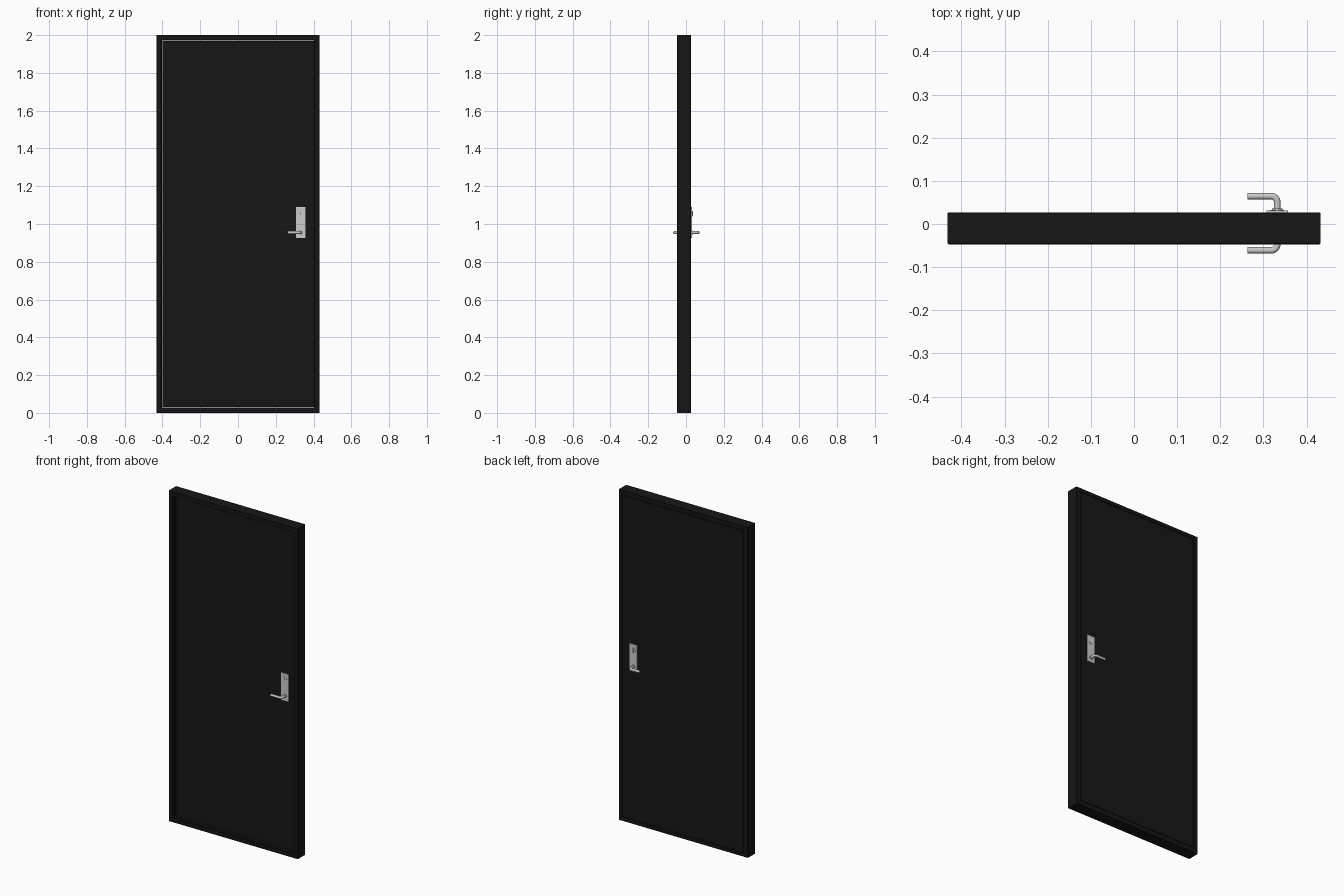
import bpy, bmesh, math

if "Cube" in bpy.data.objects:
    bpy.data.objects.remove(bpy.data.objects["Cube"])

black = bpy.data.materials.new("black_paint")
black.diffuse_color = (0.008, 0.008, 0.008, 1)
black.use_nodes = True
black.node_tree.nodes["Principled BSDF"].inputs["Base Color"].default_value = black.diffuse_color


def finish(bm, name, mat=None, smooth=False):
    bmesh.ops.recalc_face_normals(bm, faces=bm.faces)
    me = bpy.data.meshes.new(name)
    bm.to_mesh(me)
    bm.free()
    ob = bpy.data.objects.new(name, me)
    bpy.context.collection.objects.link(ob)
    if mat:
        me.materials.append(mat)
    if smooth:
        bpy.context.view_layer.objects.active = ob
        ob.select_set(True)
        bpy.ops.object.shade_smooth_by_angle(angle=math.radians(35))
        ob.select_set(False)
    return ob


def box(name, x, y, z, mat=None, bevel=0):
    bm = bmesh.new()
    bmesh.ops.create_cube(bm, size=1)
    for v in bm.verts:
        v.co = [a[0] + (c + 0.5) * (a[1] - a[0]) for a, c in zip((x, y, z), v.co)]
    if bevel:
        bmesh.ops.bevel(bm, geom=bm.edges[:], offset=bevel, segments=2,
                        profile=0.5, affect='EDGES')
    return finish(bm, name, mat)


def disc(name, x, z, r, y0, y1):
    bm = bmesh.new()
    bmesh.ops.create_cone(bm, cap_ends=True, segments=32, radius1=r, radius2=r,
                          depth=abs(y1 - y0))
    for v in bm.verts:
        cx, cy, cz = v.co
        v.co = (x + cx, (y0 + y1) / 2 + cz, z + cy)
    return finish(bm, name, smooth=True)


def sweep(name, path, r):
    """Round bar through points in the xy plane, at a fixed height."""
    bm = bmesh.new()
    rings = []
    n = 20
    for i, (x, y) in enumerate(path):
        a, b = path[max(i - 1, 0)], path[min(i + 1, len(path) - 1)]
        tx, ty = b[0] - a[0], b[1] - a[1]
        l = math.hypot(tx, ty)
        nx, ny = -ty / l, tx / l
        rings.append([bm.verts.new((x + nx * r * math.cos(t), y + ny * r * math.cos(t),
                                    0.955 + r * math.sin(t)))
                      for t in (2 * math.pi * k / n for k in range(n))])
    for p, q in zip(rings, rings[1:]):
        for k in range(n):
            bm.faces.new((p[k], p[(k + 1) % n], q[(k + 1) % n], q[k]))
    bm.faces.new(rings[0])
    bm.faces.new(rings[-1])
    return finish(bm, name, smooth=True)


# Frame: stepped cross-section (inset, y) carried round the rectangle
profile = [(0.002, -0.047), (0.0, -0.045), (0.0, 0.025), (0.002, 0.027),
           (0.022, 0.027), (0.024, 0.024), (0.029, 0.024),
           (0.029, -0.038), (0.025, -0.041), (0.025, -0.047)]
bm = bmesh.new()
rings = []
for d, y in profile:
    w = 0.432 - d
    rings.append([bm.verts.new(c) for c in
                  ((-w, y, d), (w, y, d), (w, y, 2 - d), (-w, y, 2 - d))])
for i, p in enumerate(rings):
    q = rings[(i + 1) % len(rings)]
    for k in range(4):
        bm.faces.new((p[k], p[(k + 1) % 4], q[(k + 1) % 4], q[k]))
finish(bm, "door_frame", black)

# Door leaf, with a thin gap on the hinge side
box("door_leaf", (-0.399, 0.402), (-0.023, 0.0265), (0.03, 1.97), black, 0.001)

# Lock furniture on both faces
X = 0.332
for side, face, s in (("front", -0.023, -1), ("back", 0.0265, 1)):
    out = lambda d: face + s * d
    box(side + "_lock_plate", (X - 0.025, X + 0.025), sorted((out(-0.002), out(0.005))),
        (0.925, 1.09), None, 0.0015)
    disc(side + "_lever_collar", X, 0.955, 0.012, out(0.003), out(0.009))
    disc(side + "_lock_rose", X, 1.055, 0.016, out(0.003), out(0.0065))
    bend = 0.014
    path = [(X, out(0)), (X, out(0.02))]
    path += [(X - bend + bend * math.cos(a), out(0.024 + bend * math.sin(a)))
             for a in (math.pi / 2 * k / 8 for k in range(9))]
    path.append((0.263, out(0.038)))
    sweep(side + "_lever", path, 0.0075)

# Keyhole slot outside, thumb turn inside
box("keyhole", (X - 0.0015, X + 0.0015), (-0.0305, -0.028), (1.049, 1.061), black)
box("thumb_turn", (X - 0.004, X + 0.004), (0.031, 0.036), (1.041, 1.069), None, 0.0015)
